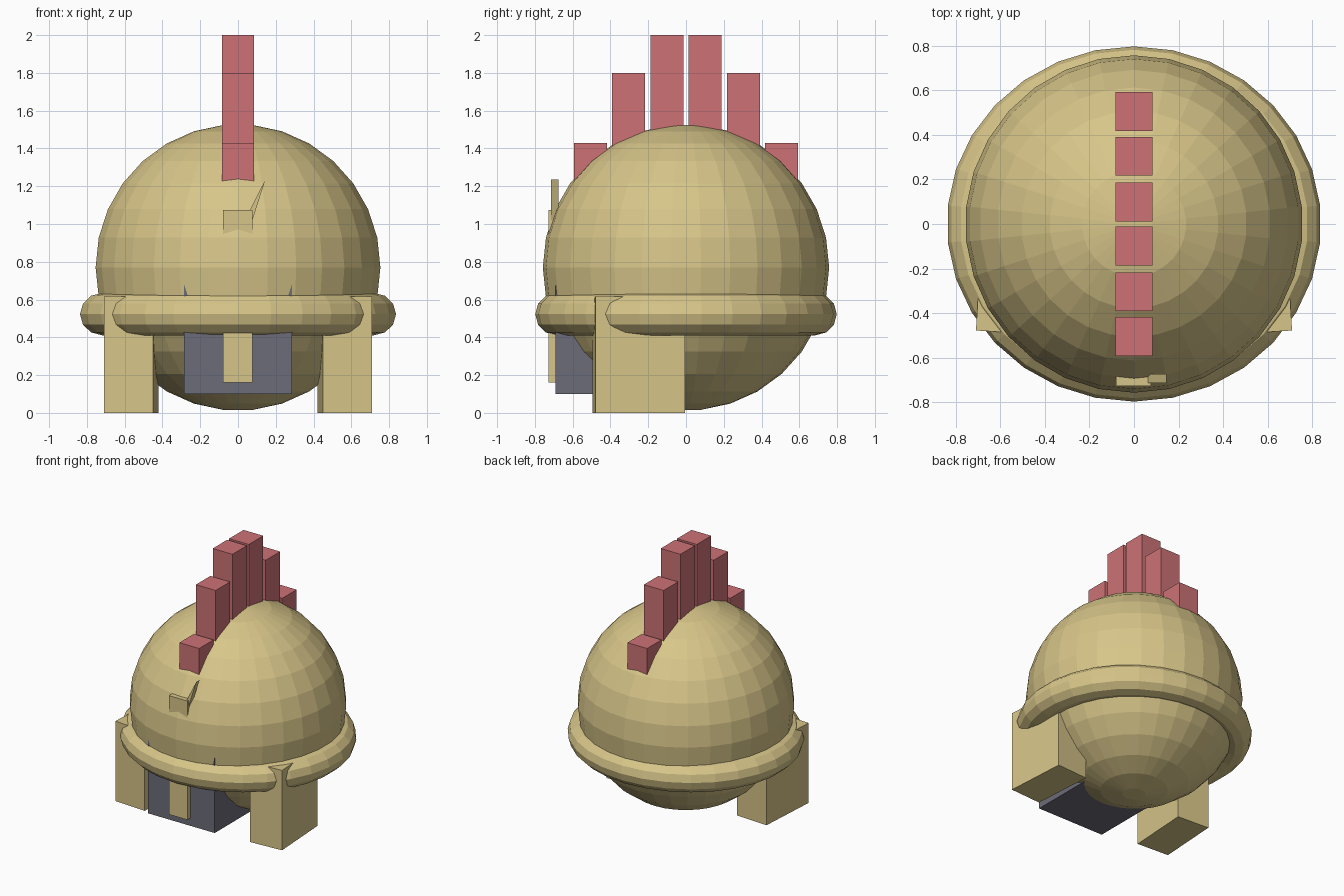
import bpy, bmesh, math
from mathutils import Matrix

if "Cube" in bpy.data.objects:
    bpy.data.objects.remove(bpy.data.objects["Cube"])

SEGMENTS = 30


def material(name, rgb):
    m = bpy.data.materials.new(name)
    m.diffuse_color = (*rgb, 1)
    m.use_nodes = True
    m.node_tree.nodes["Principled BSDF"].inputs["Base Color"].default_value = m.diffuse_color
    return m


TAN = material("sand_tan", (0.68, 0.56, 0.25))
RED = material("soft_red", (0.61, 0.17, 0.18))
GREY = material("slate_grey", (0.15, 0.15, 0.19))


def finish(name, bm, mat):
    bmesh.ops.recalc_face_normals(bm, faces=bm.faces)
    mesh = bpy.data.meshes.new(name)
    bm.to_mesh(mesh)
    bm.free()
    mesh.materials.append(mat)
    ob = bpy.data.objects.new(name, mesh)
    bpy.context.collection.objects.link(ob)
    return ob


def box(name, x, y, z, mat, turn=0.0):
    """Box from (min, max) ranges, optionally turned about its upright axis."""
    bm = bmesh.new()
    bmesh.ops.create_cube(bm, size=1)
    size = [r[1] - r[0] for r in (x, y, z)]
    mid = [(r[0] + r[1]) / 2 for r in (x, y, z)]
    bm.transform(Matrix.Translation(mid) @ Matrix.Rotation(turn, 4, 'Z')
                 @ Matrix.Diagonal((*size, 1)))
    return finish(name, bm, mat)


def lathe(name, profile, mat, ring=False, stretch_x=1.0):
    """Turn (radius, z) points about z; a ring closes, otherwise ends are capped."""
    bm = bmesh.new()
    loops = []
    for r, z in profile:
        loops.append([bm.verts.new((stretch_x * r * math.sin(a), r * math.cos(a), z))
                      for a in (2 * math.pi * i / SEGMENTS for i in range(SEGMENTS))])
    pairs = list(zip(loops, loops[1:]))
    if ring:
        pairs.append((loops[-1], loops[0]))
    else:
        bm.faces.new(loops[0])
        bm.faces.new(loops[-1])
    for a, b in pairs:
        for i in range(SEGMENTS):
            j = (i + 1) % SEGMENTS
            bm.faces.new((a[i], a[j], b[j], b[i]))
    return finish(name, bm, mat)


# Round body with small flat caps
R = 0.758
polar = [math.radians(6 + 12 * i) for i in range(15)]
lathe("body", [(R * math.sin(p), 0.77 + R * math.cos(p)) for p in polar], TAN)

# Belt around the body
steps = [2 * math.pi * i / 12 for i in range(12)]
lathe("belt", [(0.686 + 0.112 * math.cos(t), 0.523 + 0.112 * math.sin(t)) for t in steps],
      TAN, ring=True, stretch_x=1.054)

# Feet, slightly turned
for side, s in (("right", 1), ("left", -1)):
    c = 0.565 * s
    box(side + "_foot", (c - 0.131, c + 0.131), (-0.487, -0.013), (0, 0.615), TAN,
        turn=s * math.radians(3.5))

# Front block and the upright strip on it
box("front_block", (-0.285, 0.285), (-0.69, -0.05), (0.1, 0.78), GREY)
box("front_strip", (-0.08, 0.077), (-0.727, -0.685), (0.16, 1.075), TAN)

# Pointed fin beside the strip
bm = bmesh.new()
face = bm.faces.new([bm.verts.new((x, -0.715, z))
                     for x, z in ((0.025, 1.0), (0.07, 1.0), (0.145, 1.235))])
out = bmesh.ops.extrude_face_region(bm, geom=[face])
bmesh.ops.translate(bm, vec=(0, 0.04, 0),
                    verts=[v for v in out["geom"] if isinstance(v, bmesh.types.BMVert)])
finish("fin", bm, TAN)

# Stepped crest, mirrored front to back
for i, (y0, y1, top) in enumerate(((0.012, 0.187, 2.0), (0.217, 0.392, 1.8),
                                   (0.418, 0.593, 1.43))):
    for side, y in (("back", (y0, y1)), ("front", (-y1, -y0))):
        box(f"crest_{side}_{i + 1}", (-0.084, 0.084), y, (1.1, top), RED)
